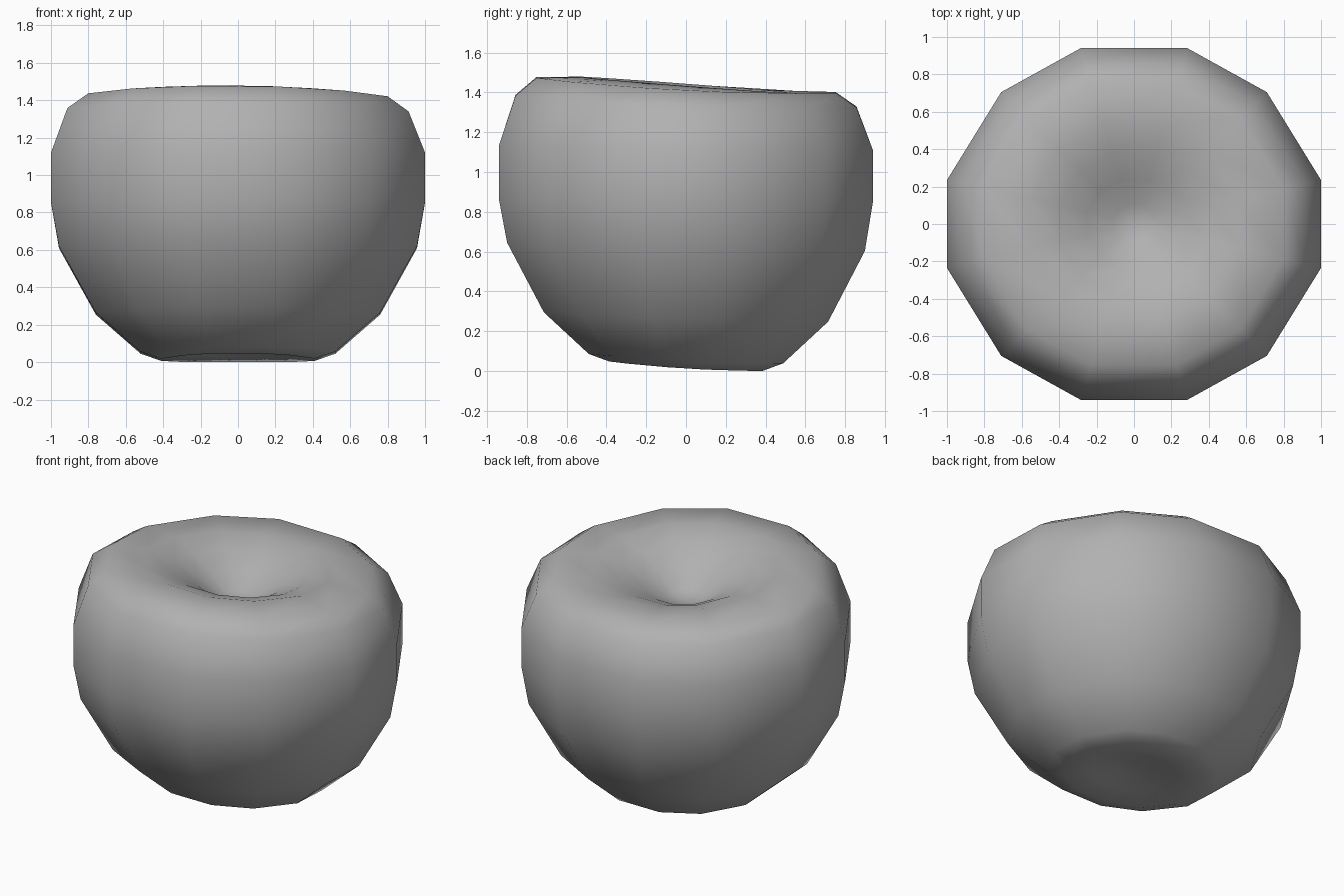
import bpy, bmesh

if "Cube" in bpy.data.objects:
    bpy.data.objects.remove(bpy.data.objects["Cube"])

# Twelve-sided cross-section, mirrored from one quadrant
quad = [(1.0, 0.235), (0.71, 0.705), (0.285, 0.94)]
section = (quad + [(-x, y) for x, y in reversed(quad)]
           + [(-x, -y) for x, y in quad] + [(x, -y) for x, y in reversed(quad)])

# Rings from base hollow to top hollow: scale, height at back, rise at front, falloff
rings = [
    (0.10, 0.06, 0.02, 1), (0.25, 0.03, 0.03, 1),
    (0.41, 0.0, 0.047, 2), (0.52, 0.038, 0.047, 2), (0.76, 0.247, 0.047, 2),
    (0.957, 0.603, 0.042, 2), (1.0, 0.85, 0.01, 1), (1.0, 1.11, 0.025, 2),
    (0.912, 1.327, 0.058, 2), (0.80, 1.40, 0.075, 2),
    (0.56, 1.398, 0.08, 1), (0.40, 1.355, 0.07, 1),
    (0.25, 1.295, 0.045, 1), (0.11, 1.225, 0.01, 1),
]

bm = bmesh.new()


def make_ring(s, z, rise, power):
    return [bm.verts.new((x * s, y * s,
                          z + rise * ((1 - y / 0.94) / 2) ** power
                          - (0.01 * x * s if z > 1.3 else 0)))
            for x, y in section]


loops = [make_ring(*r) for r in rings]
n = len(section)

# Side walls and hollows
for a, b in zip(loops, loops[1:]):
    for i in range(n):
        j = (i + 1) % n
        bm.faces.new((a[i], a[j], b[j], b[i]))

# Centres of the hollows
low = bm.verts.new((0, 0, 0.075))
high = bm.verts.new((0, 0, 1.21))
for i in range(n):
    j = (i + 1) % n
    bm.faces.new((low, loops[0][j], loops[0][i]))
    bm.faces.new((high, loops[-1][i], loops[-1][j]))

bmesh.ops.recalc_face_normals(bm, faces=bm.faces[:])
for f in bm.faces:
    f.smooth = True
mesh = bpy.data.meshes.new("fruit_body")
bm.to_mesh(mesh)
bm.free()

# Mid-grey skin
skin = bpy.data.materials.new("skin_grey")
skin.diffuse_color = (0.44, 0.44, 0.44, 1)
skin.use_nodes = True
skin.node_tree.nodes["Principled BSDF"].inputs["Base Color"].default_value = skin.diffuse_color
mesh.materials.append(skin)
bpy.context.collection.objects.link(bpy.data.objects.new("fruit_body", mesh))
